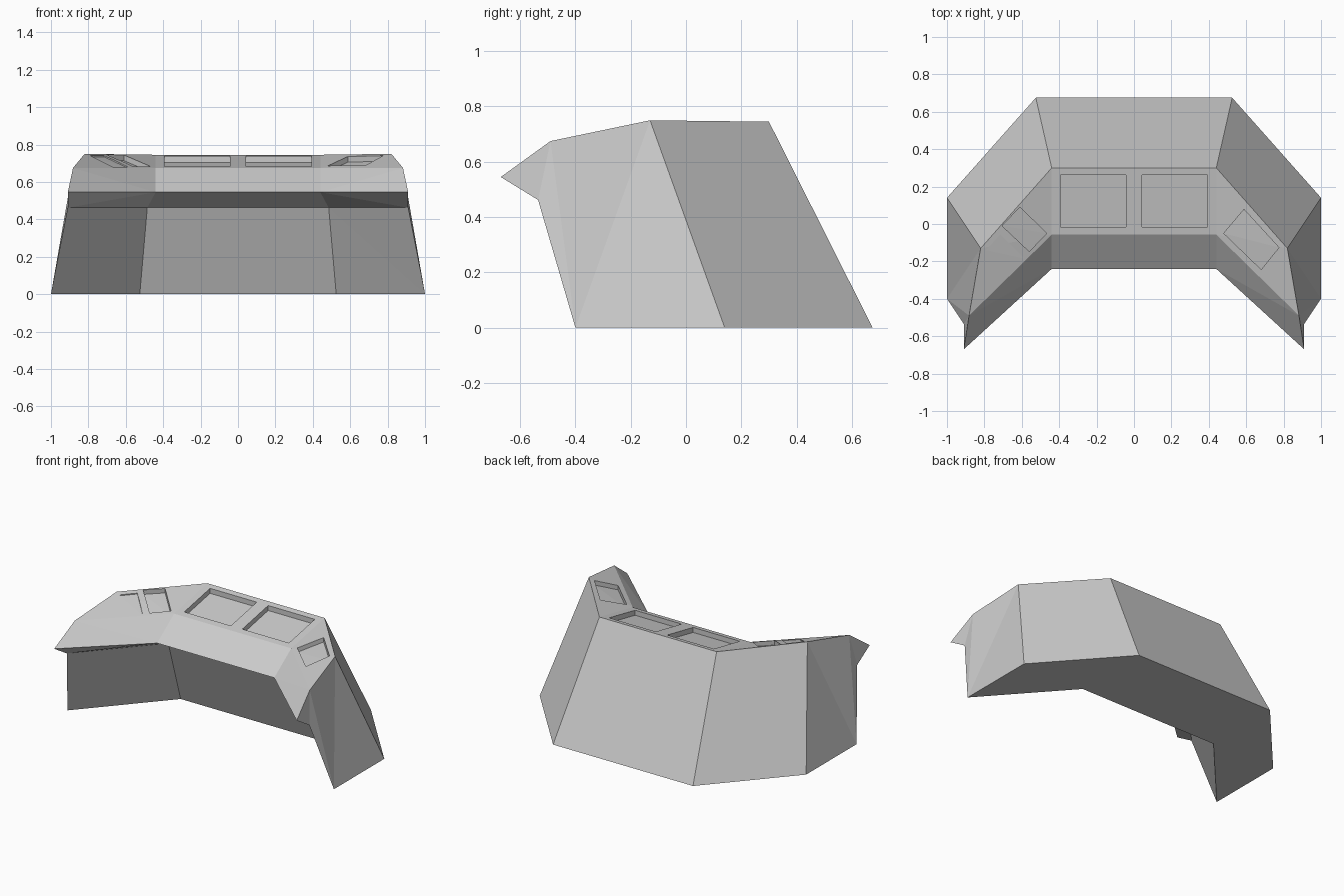
import bpy, bmesh
from mathutils import Vector
from mathutils.bvhtree import BVHTree

if "Cube" in bpy.data.objects:
    bpy.data.objects.remove(bpy.data.objects["Cube"])


def make_object(name, bm):
    bmesh.ops.recalc_face_normals(bm, faces=bm.faces)
    mesh = bpy.data.meshes.new(name)
    bm.to_mesh(mesh)
    ob = bpy.data.objects.new(name, mesh)
    bpy.context.collection.objects.link(ob)
    return ob


# Desk cross-sections: back foot, back top, ridge, lip, under lip, front foot
CORNER = [(.525, .675, 0), (.44, .30, .745), (.44, -.057, .675),
          (.44, -.24, .545), (.485, -.055, .462), (.525, .135, 0)]
END = [(1, .14, 0), (.82, -.13, .75), (.882, -.49, .675),
       (.91, -.67, .545), (.91, -.535, .462), (1, -.40, 0)]


def mirrored(section):
    return [(-x, y, z) for x, y, z in section]


# Curved console body: loft the sections around the bend and cap both ends
bm = bmesh.new()
rings = [[bm.verts.new(p) for p in s]
         for s in (mirrored(END), mirrored(CORNER), CORNER, END)]
for a, b in zip(rings, rings[1:]):
    for i in range(6):
        j = (i + 1) % 6
        bm.faces.new((a[i], a[j], b[j], b[i]))
bm.faces.new(rings[0])
bm.faces.new(rings[-1])
bmesh.ops.triangulate(bm, faces=bm.faces)
surface = BVHTree.FromBMesh(bm)
body = make_object("console_body", bm)


def cut_recess(name, outline, depth):
    """Sink a panel whose floor follows the desk top at the given depth."""
    cb = bmesh.new()
    low, high = [], []
    for x, y in outline:
        z = surface.ray_cast(Vector((x, y, 2)), Vector((0, 0, -1)))[0].z
        low.append(cb.verts.new((x, y, z - depth)))
        high.append(cb.verts.new((x, y, z + .1)))
    cb.faces.new(low)
    cb.faces.new(high)
    n = len(outline)
    for i in range(n):
        j = (i + 1) % n
        cb.faces.new((low[i], low[j], high[j], high[i]))
    bmesh.ops.triangulate(cb, faces=cb.faces)
    cutter = make_object(name, cb)
    cutter.hide_render = True
    mod = body.modifiers.new(name, 'BOOLEAN')
    mod.operation = 'DIFFERENCE'
    mod.solver = 'EXACT'
    mod.object = cutter
    bpy.context.view_layer.objects.active = body
    bpy.ops.object.modifier_apply(modifier=mod.name)
    bpy.data.objects.remove(cutter)


# Two large screens in the middle
for s in (-1, 1):
    cut_recess("centre_screen", [(s * .043, -.015), (s * .393, -.015),
                                 (s * .393, .262), (s * .043, .262)], .034)
# Right wing screen
cut_recess("right_screen", [(.48, -.05), (.68, -.243), (.775, -.126), (.588, .078)], .03)
# Left wing: a deep key recess and a shallow panel beside it
cut_recess("left_recess", [(-.705, -.01), (-.61, .09), (-.467, -.05), (-.56, -.147)], .03)
cut_recess("left_panel", [(-.79, -.14), (-.716, -.056), (-.585, -.185), (-.665, -.265)], .006)
